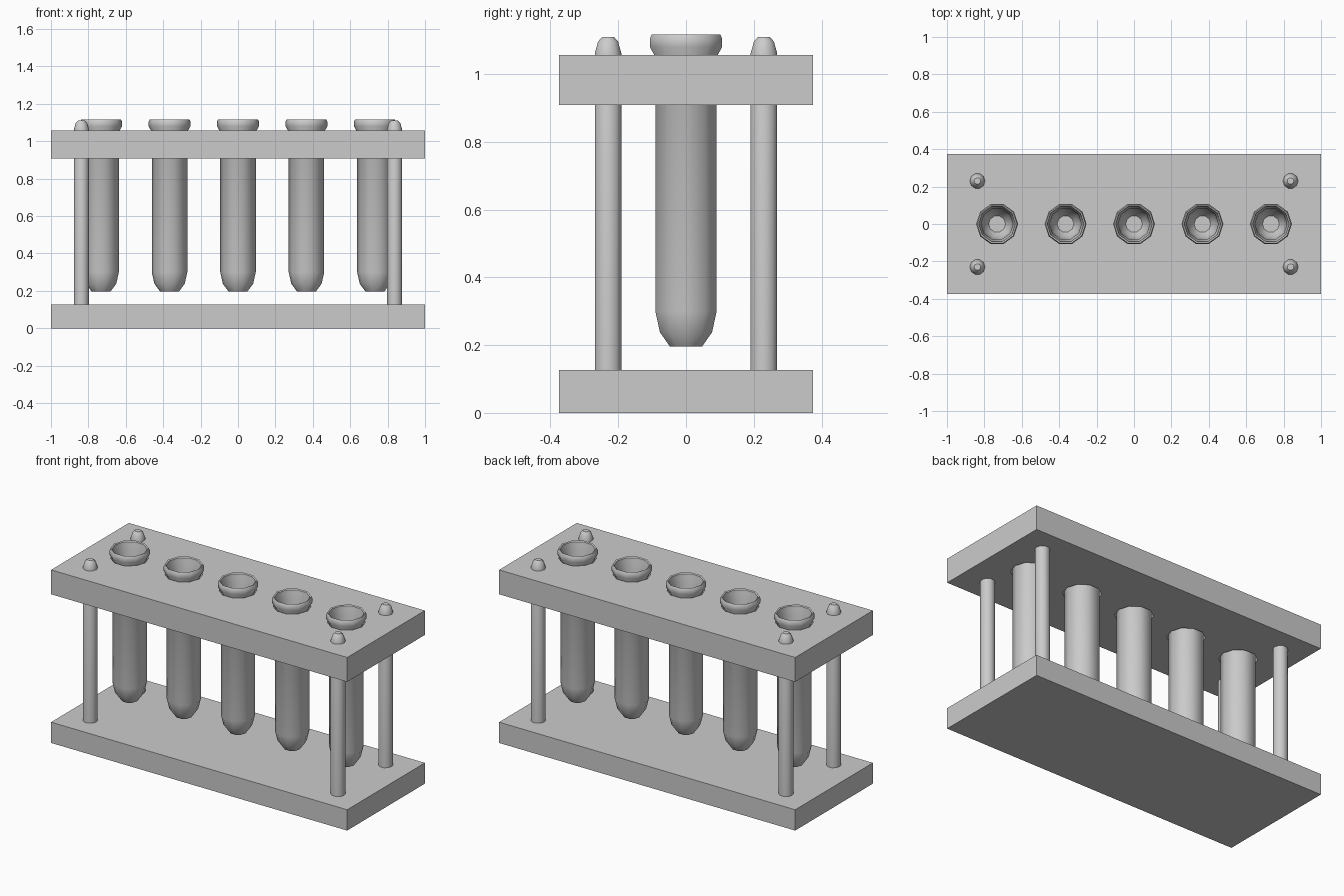
import bpy, bmesh
from math import cos, sin, tau, radians

if "Cube" in bpy.data.objects:
    bpy.data.objects.remove(bpy.data.objects["Cube"])

SIDES = 10
TUBE_X = [-0.732, -0.366, 0, 0.366, 0.732]


def finish(bm, name, loc=(0, 0, 0), smooth=False):
    bmesh.ops.recalc_face_normals(bm, faces=bm.faces)
    me = bpy.data.meshes.new(name)
    bm.to_mesh(me)
    bm.free()
    ob = bpy.data.objects.new(name, me)
    bpy.context.collection.objects.link(ob)
    ob.location = loc
    if smooth:
        bpy.ops.object.select_all(action='DESELECT')
        ob.select_set(True)
        bpy.context.view_layer.objects.active = ob
        bpy.ops.object.shade_smooth_by_angle(angle=radians(40))
    return ob


def lathe(name, profile, x, y, smooth=True):
    """Revolve (radius, z) points; both ends are capped."""
    bm = bmesh.new()
    rings = [[bm.verts.new((r * cos(tau * i / SIDES), r * sin(tau * i / SIDES), z))
              for i in range(SIDES)] for r, z in profile]
    for a, b in zip(rings, rings[1:]):
        for i in range(SIDES):
            j = (i + 1) % SIDES
            bm.faces.new((a[i], a[j], b[j], b[i]))
    bm.faces.new(rings[0])
    bm.faces.new(rings[-1])
    return finish(bm, name, (x, y, 0), smooth)


def plate(name, z0, z1):
    bm = bmesh.new()
    bmesh.ops.create_cube(bm, size=1)
    bmesh.ops.scale(bm, vec=(2, 0.75, z1 - z0), verts=bm.verts)
    bmesh.ops.translate(bm, vec=(0, 0, (z0 + z1) / 2), verts=bm.verts)
    return finish(bm, name)


# Base board and drilled top board
plate("base_board", 0, 0.127)
top = plate("top_board", 0.908, 1.057)
for i, x in enumerate(TUBE_X):
    cutter = lathe(f"hole_cutter_{i + 1}", [(0.105, 0.8), (0.105, 1.2)], x, 0, False)
    cutter.hide_render = True
    cutter.hide_set(True)
    mod = top.modifiers.new(f"hole_{i + 1}", 'BOOLEAN')
    mod.operation = 'DIFFERENCE'
    mod.solver = 'EXACT'
    mod.object = cutter

# Hollow test tubes: outer wall, flared lip, then inner wall
tube = [(0.050, 0.196), (0.081, 0.238), (0.095, 0.300), (0.095, 1.050),
        (0.112, 1.080), (0.112, 1.105), (0.106, 1.117), (0.098, 1.113),
        (0.096, 1.095), (0.085, 1.050), (0.085, 0.305), (0.072, 0.248),
        (0.045, 0.210)]
for i, x in enumerate(TUBE_X):
    lathe(f"test_tube_{i + 1}", tube, x, 0)

# Corner posts with tapered caps
post = [(0.041, 0.10), (0.041, 1.062), (0.031, 1.096), (0.018, 1.110)]
for sx, side in ((-1, "left"), (1, "right")):
    for sy, end in ((-1, "front"), (1, "back")):
        lathe(f"{end}_{side}_post", post, sx * 0.837, sy * 0.23)
